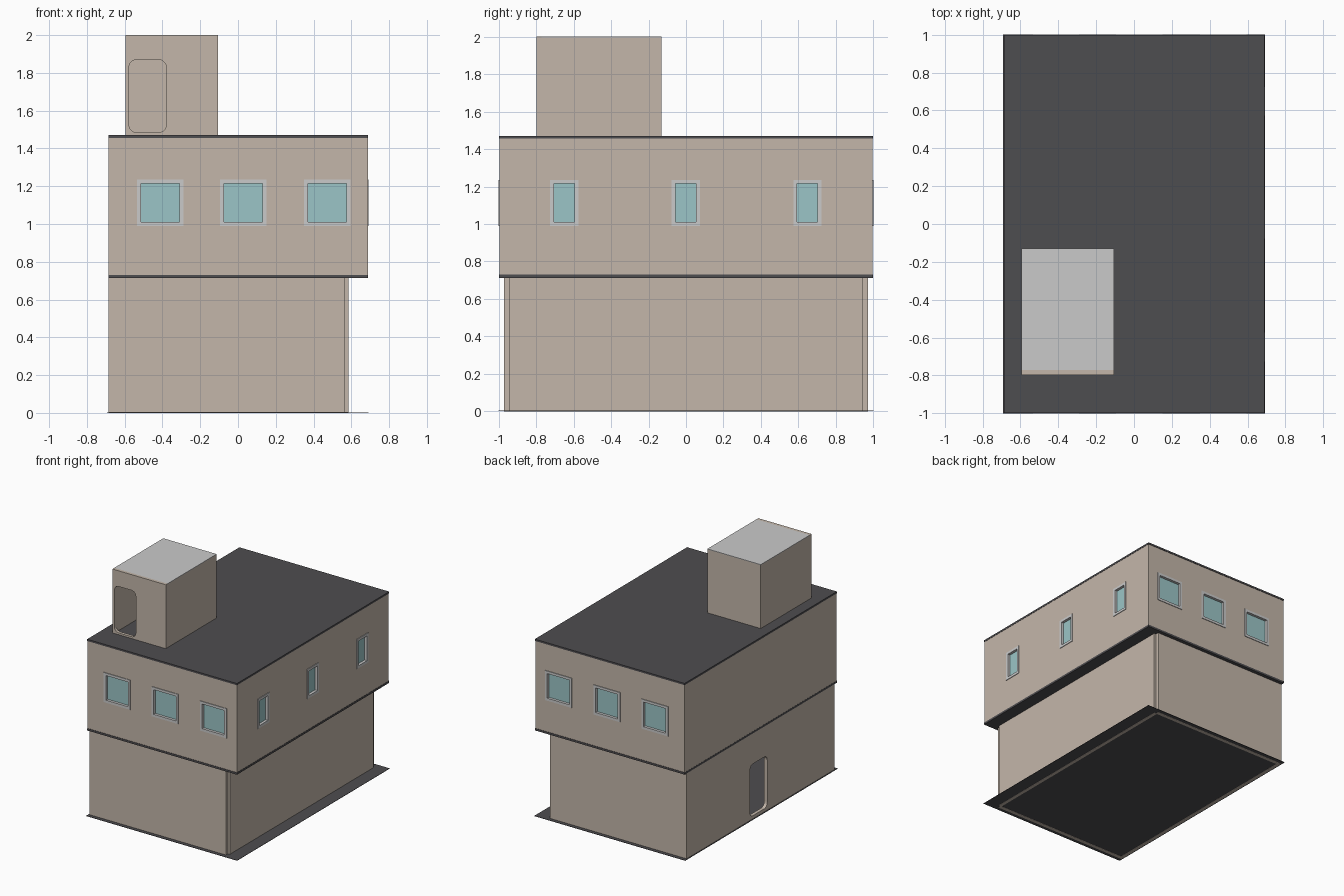
import bpy, bmesh, math

if "Cube" in bpy.data.objects:
    bpy.data.objects.remove(bpy.data.objects["Cube"])


def material(name, rgb):
    m = bpy.data.materials.new(name)
    m.diffuse_color = (*rgb, 1)
    m.use_nodes = True
    m.node_tree.nodes["Principled BSDF"].inputs["Base Color"].default_value = m.diffuse_color
    return m


TAN = material("tan wall", (0.55, 0.47, 0.40))
DARK = material("dark slab", (0.076, 0.074, 0.08))
GREY = material("light grey", (0.59, 0.59, 0.59))
GLASS = material("teal glass", (0.33, 0.56, 0.57))


def make(name, bm, mat):
    bmesh.ops.recalc_face_normals(bm, faces=bm.faces)
    me = bpy.data.meshes.new(name)
    bm.to_mesh(me)
    bm.free()
    if mat:
        me.materials.append(mat)
    ob = bpy.data.objects.new(name, me)
    bpy.context.collection.objects.link(ob)
    return ob


def boxes(name, mat, *bounds):
    """One object from boxes given as (x0, x1, y0, y1, z0, z1)."""
    bm = bmesh.new()
    for x0, x1, y0, y1, z0, z1 in bounds:
        vs = bmesh.ops.create_cube(bm, size=1)["verts"]
        for v in vs:
            v.co = (x1 if v.co.x > 0 else x0, y1 if v.co.y > 0 else y0, z1 if v.co.z > 0 else z0)
    return make(name, bm, mat)


def rounded_prism(name, axis, d0, d1, a0, a1, z0, z1, r=0.04):
    """Rounded doorway shape, extruded along x or y from d0 to d1."""
    bm = bmesh.new()
    corners = [(a1 - r, z1 - r), (a0 + r, z1 - r), (a0 + r, z0 + r), (a1 - r, z0 + r)]
    pts = []
    for i, (a, z) in enumerate(corners):
        for k in range(6):
            t = math.radians(90 * i + 18 * k)
            pts.append((a + r * math.cos(t), z + r * math.sin(t)))
    vs = [bm.verts.new((d0, a, z) if axis == "x" else (a, d0, z)) for a, z in pts]
    f = bm.faces.new(vs)
    ext = bmesh.ops.extrude_face_region(bm, geom=[f])["geom"]
    for v in ext:
        if isinstance(v, bmesh.types.BMVert):
            v.co["xyz".index(axis)] = d1
    return make(name, bm, None)


def cut(ob, cutter):
    mod = ob.modifiers.new("cut", "BOOLEAN")
    mod.operation = "DIFFERENCE"
    mod.solver = "EXACT"
    mod.object = cutter
    bpy.context.view_layer.objects.active = ob
    bpy.ops.object.modifier_apply(modifier=mod.name)
    bpy.data.objects.remove(cutter, do_unlink=True)


# slabs
boxes("ground_slab", DARK, (-0.693, 0.692, -1, 1, 0.001, 0.004))
boxes("middle_slab", DARK, (-0.686, 0.689, -0.998, 0.998, 0.713, 0.73))
boxes("roof_slab", DARK, (-0.686, 0.689, -0.998, 0.998, 1.455, 1.47))

# lower storey walls, with a doorway on the left
for name, s in (("lower_front_wall", -1), ("lower_back_wall", 1)):
    y0, y1 = sorted((0.94 * s, 0.97 * s))
    boxes(name, TAN, (-0.685, 0.567, y0, y1, 0, 0.713))
boxes("lower_right_wall", TAN, (0.557, 0.585, -0.942, 0.942, 0, 0.713))
left = boxes("lower_left_wall", TAN, (-0.685, -0.657, -0.94, 0.94, 0, 0.713))
cut(left, rounded_prism("door_cutter", "x", -0.8, -0.6, -0.087, 0.14, 0.03, 0.46))

# upper storey with window recesses
upper = boxes("upper_storey", TAN, (-0.685, 0.687, -0.995, 0.995, 0.73, 1.455))
windows = [("front", "y", -1, c, 0.1225) for c in (-0.412, 0.028, 0.472)]
windows += [("back", "y", 1, c, 0.1225) for c in (-0.412, 0.028, 0.472)]
windows += [("right", "x", 1, c, 0.0755) for c in (-0.65, -0.002, 0.648)]
Z0, Z1, B = 0.99, 1.236, 0.021


def span(axis, side, d0, d1, a0, a1, z0, z1):
    """Bounds of a box on a wall; d is the depth behind the window front."""
    face = 1.0 if axis == "y" else 0.692
    e0, e1 = sorted((side * (face - d0), side * (face - d1)))
    return (a0, a1, e0, e1, z0, z1) if axis == "y" else (e0, e1, a0, a1, z0, z1)


holes = [span(ax, s, -0.05, 0.03, c - h + .001, c + h - .001, Z0 + .001, Z1 - .001)
         for _, ax, s, c, h in windows]
cut(upper, boxes("window_cutter", None, *holes))

# window frames and glass
for i, (wall, ax, s, c, h) in enumerate(windows):
    a0, a1 = c - h, c + h
    bars = [(a0, a0 + B, Z0, Z1), (a1 - B, a1, Z0, Z1),
            (a0 + B, a1 - B, Z0, Z0 + B), (a0 + B, a1 - B, Z1 - B, Z1)]
    boxes(f"{wall}_window_frame_{i % 3 + 1}", GREY, *[span(ax, s, 0, 0.03, *b) for b in bars])
    boxes(f"{wall}_window_glass_{i % 3 + 1}", GLASS,
          span(ax, s, 0.022, 0.029, a0 + B, a1 - B, Z0 + B, Z1 - B))

# rooftop stair house: hollow, with a doorway in front
X0, X1, Y0, Y1 = -0.595, -0.105, -0.797, -0.13
front = boxes("stair_house_front", TAN, (X0, X1, Y0, Y0 + 0.025, 1.47, 2.0))
cut(front, rounded_prism("door_cutter", "y", -0.9, -0.7, -0.577, -0.38, 1.485, 1.87))
boxes("stair_house_walls", TAN,
      (X0, X0 + 0.015, Y0 + 0.025, Y1, 1.47, 1.995),
      (X1 - 0.015, X1, Y0 + 0.025, Y1, 1.47, 1.995),
      (X0 + 0.015, X1 - 0.015, Y1 - 0.02, Y1, 1.47, 1.995))
boxes("stair_house_roof", GREY, (X0, X1, Y0 + 0.025, Y1, 1.995, 2.0))
